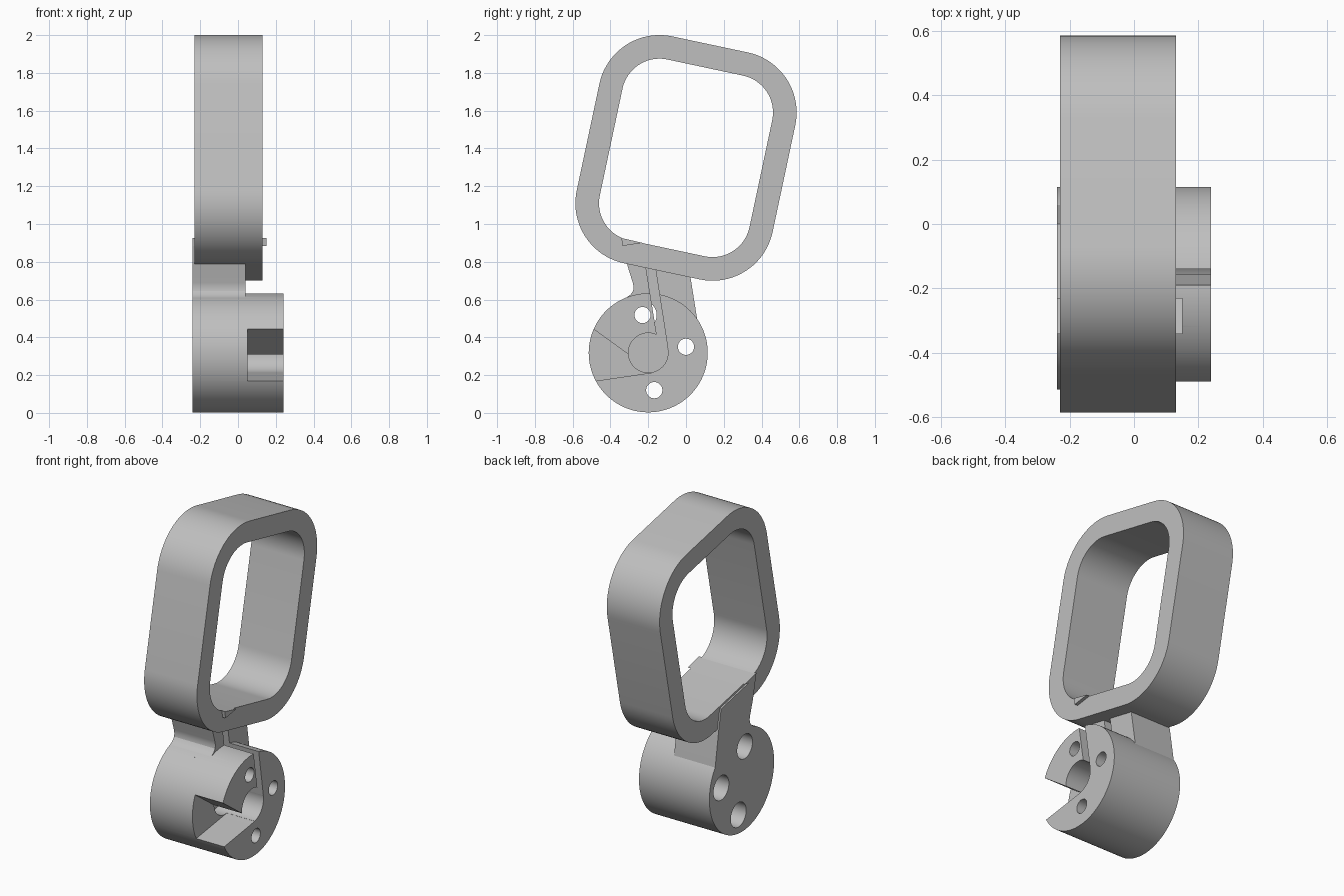
import bpy, bmesh
from math import cos, sin, pi, radians

cube = bpy.data.objects.get("Cube")
if cube:
    bpy.data.objects.remove(cube, do_unlink=True)

grey = bpy.data.materials.new("light_grey")
grey.use_nodes = True
grey.diffuse_color = (0.52, 0.52, 0.52, 1)
grey.node_tree.nodes["Principled BSDF"].inputs["Base Color"].default_value = (0.52, 0.52, 0.52, 1)


def prism(name, outline, x0, x1):
    """Extrude a closed (y, z) outline along x."""
    bm = bmesh.new()
    face = bm.faces.new([bm.verts.new((x0, y, z)) for y, z in outline])
    grown = bmesh.ops.extrude_face_region(bm, geom=[face])["geom"]
    for v in grown:
        if isinstance(v, bmesh.types.BMVert):
            v.co.x = x1
    bmesh.ops.recalc_face_normals(bm, faces=bm.faces)
    mesh = bpy.data.meshes.new(name)
    bm.to_mesh(mesh)
    bm.free()
    mesh.materials.append(grey)
    obj = bpy.data.objects.new(name, mesh)
    bpy.context.collection.objects.link(obj)
    return obj


def circle(y, z, r, n=64):
    return [(y + r * cos(2 * pi * i / n), z + r * sin(2 * pi * i / n)) for i in range(n)]


def rounded_frame(half_w, half_h, r, tilt, n=20):
    """Rounded rectangle, given by its corner centres, leaning towards +y."""
    pts = []
    for k, (sy, sz) in enumerate([(1, 1), (-1, 1), (-1, -1), (1, -1)]):
        for i in range(n + 1):
            a = pi / 2 * (k + i / n)
            y, z = sy * half_w + r * cos(a), sz * half_h + r * sin(a)
            pts.append((y * cos(tilt) + z * sin(tilt), 1.35 - y * sin(tilt) + z * cos(tilt)))
    return pts


def activate(obj):
    bpy.ops.object.select_all(action='DESELECT')
    obj.select_set(True)
    bpy.context.view_layer.objects.active = obj


def combine(target, tool, operation='DIFFERENCE'):
    activate(target)
    mod = target.modifiers.new("combine", 'BOOLEAN')
    mod.operation, mod.solver, mod.object = operation, 'EXACT', tool
    bpy.ops.object.modifier_apply(modifier=mod.name)
    bpy.data.objects.remove(tool, do_unlink=True)


def smooth(obj):
    activate(obj)
    bpy.ops.object.shade_smooth_by_angle(angle=radians(25))


# Leaning rounded loop
tilt = radians(12)
loop = prism("loop", rounded_frame(0.205, 0.289, 0.325, tilt), -0.23, 0.13)
combine(loop, prism("loop_opening", rounded_frame(0.205, 0.289, 0.2, tilt), -0.5, 0.5))
smooth(loop)

# Round hub with the neck that carries the loop
hub = prism("hub", circle(-0.2, 0.318, 0.315, 128), -0.24, 0.24)
neck = prism("neck", [(-0.2, 0.45), (-0.35, 0.595), (-0.315, 0.611), (-0.293, 0.627), (-0.28, 0.645),
                      (-0.277, 0.665), (-0.282, 0.69), (-0.31, 0.78), (-0.342, 0.926),
                      (-0.31, 0.903), (-0.25, 0.89), (0.0, 0.837), (0.025, 0.71),
                      (0.06, 0.49), (0.0, 0.42)], -0.24, 0.04)
combine(hub, neck, 'UNION')

# Centre bore, side wedge opening and slanted slot
combine(hub, prism("bore", circle(-0.2, 0.318, 0.105), -0.03, 0.4))
combine(hub, prism("wedge", [(-0.2, 0.232), (-0.18, 0.213), (-0.475, 0.17), (-0.6, 0.152),
                             (-0.6, 0.525), (-0.485, 0.44), (-0.305, 0.31)], 0.05, 0.4))
combine(hub, prism("slot", [(-0.15, 0.38), (-0.096, 0.34), (-0.162, 0.765),
                            (-0.213, 0.775)], -0.03, 0.4))

# Three through holes, widened on the far side
for y, z in [(-0.23, 0.518), (0.0, 0.35), (-0.168, 0.12)]:
    combine(hub, prism("hole", circle(y, z, 0.043, 32), -0.5, 0.5))
    combine(hub, prism("counterbore", circle(y, z, 0.075, 40), -0.5, 0.0))
smooth(hub)

# Small retaining rib across the inside of the loop
prism("rib", [(-0.342, 0.926), (-0.336, 0.884), (-0.23, 0.9), (-0.25, 0.892),
              (-0.31, 0.903)][:3], -0.24, 0.15)
